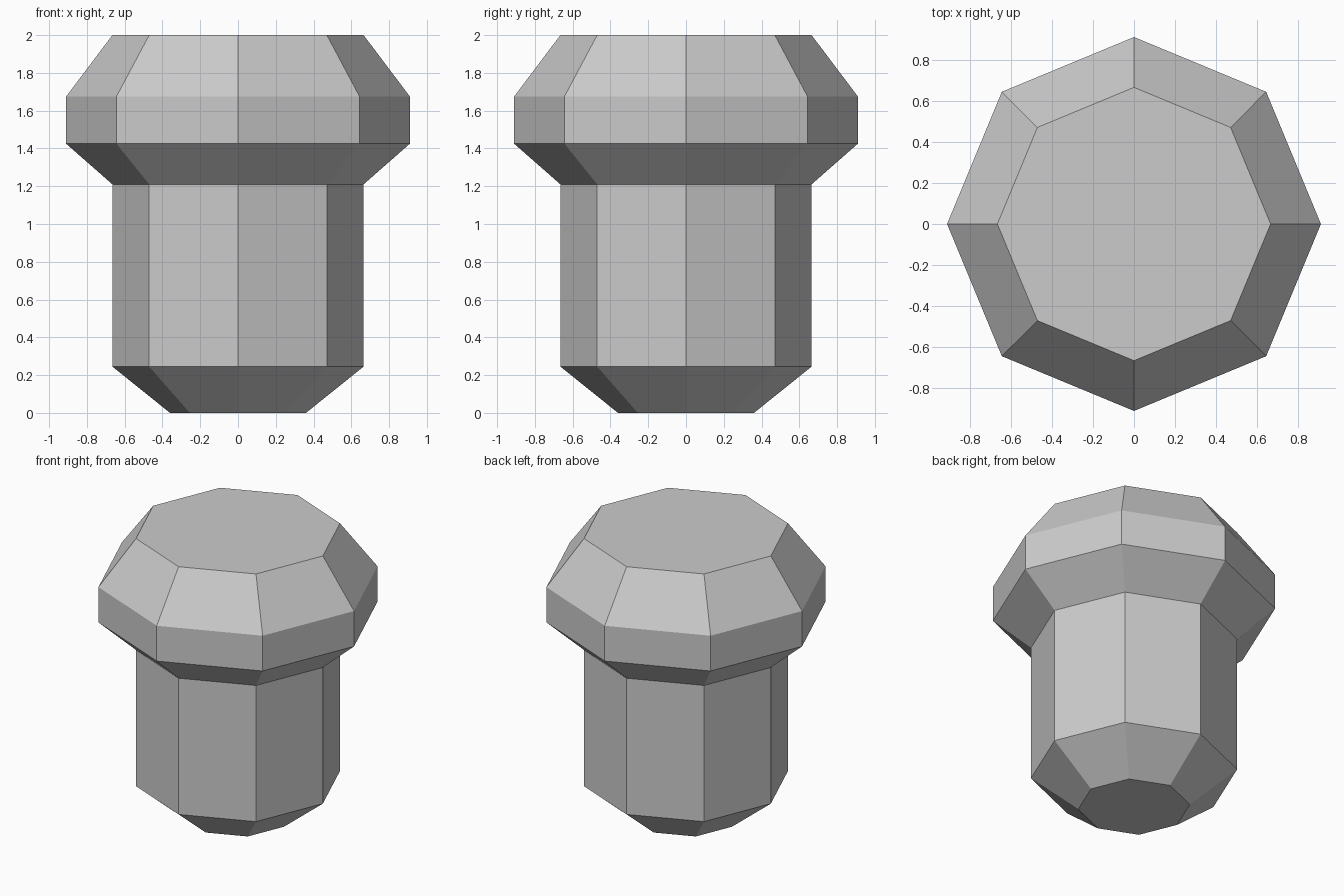
import bpy
import bmesh
from math import cos, sin, tau

cube = bpy.data.objects.get("Cube")
if cube:
    bpy.data.objects.remove(cube, do_unlink=True)

SIDES = 8

# Single flat grey
grey = bpy.data.materials.new("light_grey")
grey.use_nodes = True
colour = (0.6, 0.6, 0.6, 1)
grey.diffuse_color = colour
grey.node_tree.nodes["Principled BSDF"].inputs["Base Color"].default_value = colour


def lathe(name, profile):
    """Turn a (radius, height) profile into a closed, flat-sided solid."""
    bm = bmesh.new()
    rings = [[bm.verts.new((r * cos(tau * i / SIDES), r * sin(tau * i / SIDES), z))
              for i in range(SIDES)] for r, z in profile]
    for low, high in zip(rings, rings[1:]):
        for i in range(SIDES):
            j = (i + 1) % SIDES
            bm.faces.new((low[i], low[j], high[j], high[i]))
    bm.faces.new(rings[0][::-1])
    bm.faces.new(rings[-1])
    mesh = bpy.data.meshes.new(name)
    bm.to_mesh(mesh)
    bm.free()
    mesh.materials.append(grey)
    obj = bpy.data.objects.new(name, mesh)
    bpy.context.collection.objects.link(obj)
    return obj


# Tapered foot, straight shaft, then the flared and bevelled head
lathe("octagonal_peg", [
    (0.36, 0), (0.665, 0.245),
    (0.665, 1.21), (0.91, 1.425),
    (0.91, 1.675), (0.665, 2),
])
